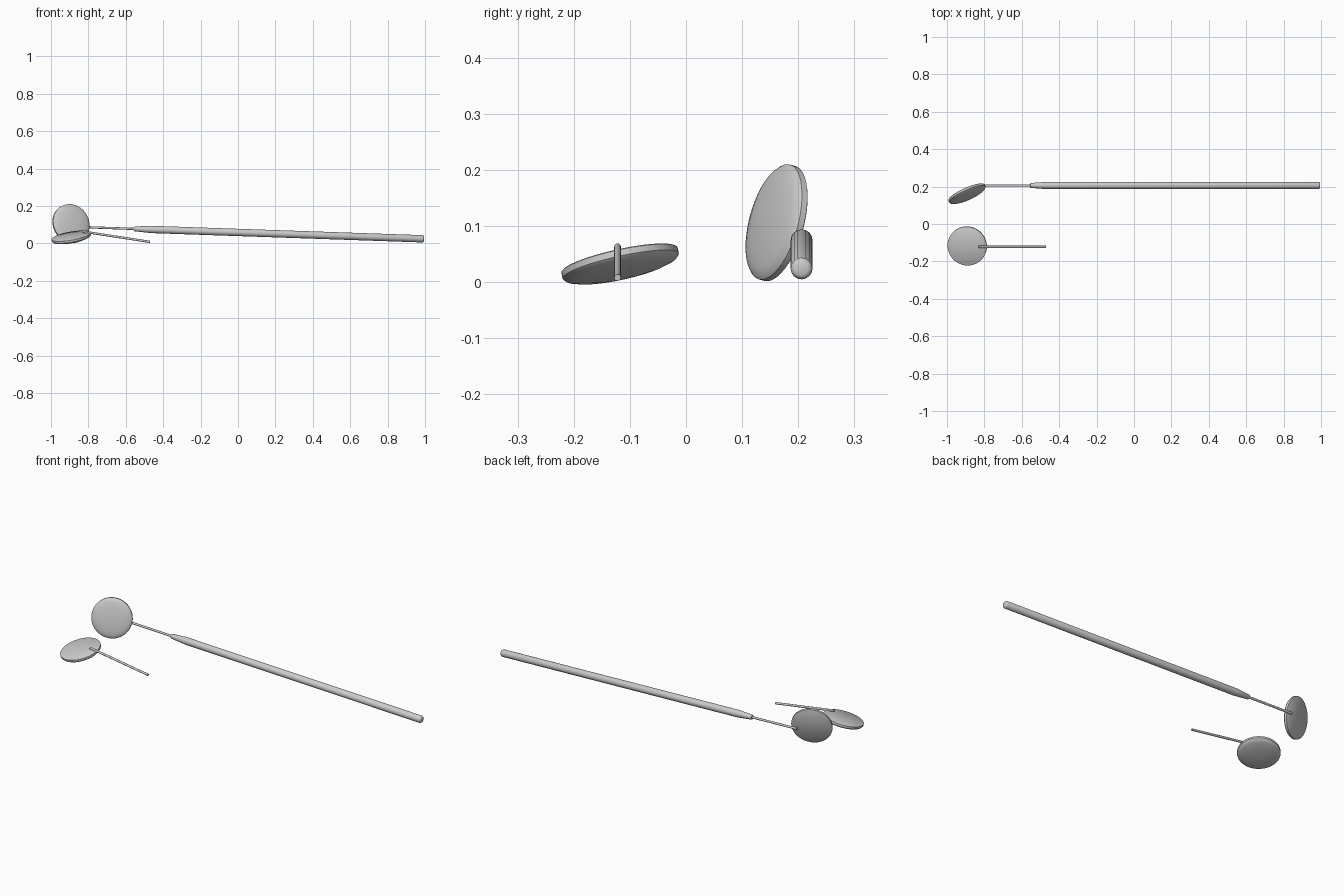
import bpy, bmesh, math
from mathutils import Vector, Matrix

if "Cube" in bpy.data.objects:
    bpy.data.objects.remove(bpy.data.objects["Cube"])


def lathe(name, profile, origin, axis, sides, angle=40):
    """Revolve (radius, height) points around an axis through origin."""
    bm = bmesh.new()
    rings = []
    for r, h in profile:
        if r == 0:
            rings.append([bm.verts.new((0, 0, h))])
        else:
            rings.append([bm.verts.new((r * math.cos(2 * math.pi * i / sides),
                                        r * math.sin(2 * math.pi * i / sides), h))
                          for i in range(sides)])
    for a, b in zip(rings, rings[1:]):
        for i in range(sides):
            j = (i + 1) % sides
            quad = [a[i % len(a)], a[j % len(a)], b[j % len(b)], b[i % len(b)]]
            bm.faces.new(list(dict.fromkeys(quad)))
    bmesh.ops.recalc_face_normals(bm, faces=bm.faces[:])
    mesh = bpy.data.meshes.new(name)
    bm.to_mesh(mesh)
    bm.free()
    obj = bpy.data.objects.new(name, mesh)
    bpy.context.collection.objects.link(obj)
    rot = Vector(axis).to_track_quat('Z', 'Y').to_matrix().to_4x4()
    obj.matrix_world = Matrix.Translation(origin) @ rot
    bpy.ops.object.select_all(action='DESELECT')
    obj.select_set(True)
    bpy.context.view_layer.objects.active = obj
    bpy.ops.object.shade_smooth_by_angle(angle=math.radians(angle))
    return obj


def rod(name, start, end, radius):
    d = Vector(end) - Vector(start)
    n = d.length
    return lathe(name, [(0, 0), (radius, 0), (radius, n), (0, n)], start, d, 12)


# Round mirror heads: flat face, short rim, shallow domed back
R = 0.106
DOME = 0.017
head = [(0, 0), (R - 0.003, 0), (R, -0.002), (R, -0.013)]
head += [(R * math.cos(t), -0.013 - DOME * math.sin(t))
         for t in (math.radians(a) for a in (18, 36, 54, 72))]
head += [(0, -0.013 - DOME)]
lathe("upright_mirror_head", head, (-0.896, 0.169, 0.104), (-0.40, 0.89, -0.24), 48)
lathe("lying_mirror_head", head, (-0.893, -0.119, 0.041), (-0.17, -0.21, 0.96), 48)

# Thin stems ending on the mirror faces
rod("upright_mirror_stem", (-0.83, 0.206, 0.087), (-0.53, 0.206, 0.0765), 0.006)
rod("lying_mirror_stem", (-0.83, -0.122, 0.063), (-0.47, -0.122, 0.008), 0.006)

# Long handle with tapered neck and rounded end
a, b = Vector((-0.555, 0.206, 0.0775)), Vector((0.995, 0.206, 0.024))
n = (b - a).length
lathe("handle", [(0, 0), (0.011, 0), (0.013, 0.004), (0.0195, 0.09), (0.0195, n - 0.008),
                 (0.016, n - 0.002), (0.012, n), (0, n)], a, b - a, 16)
